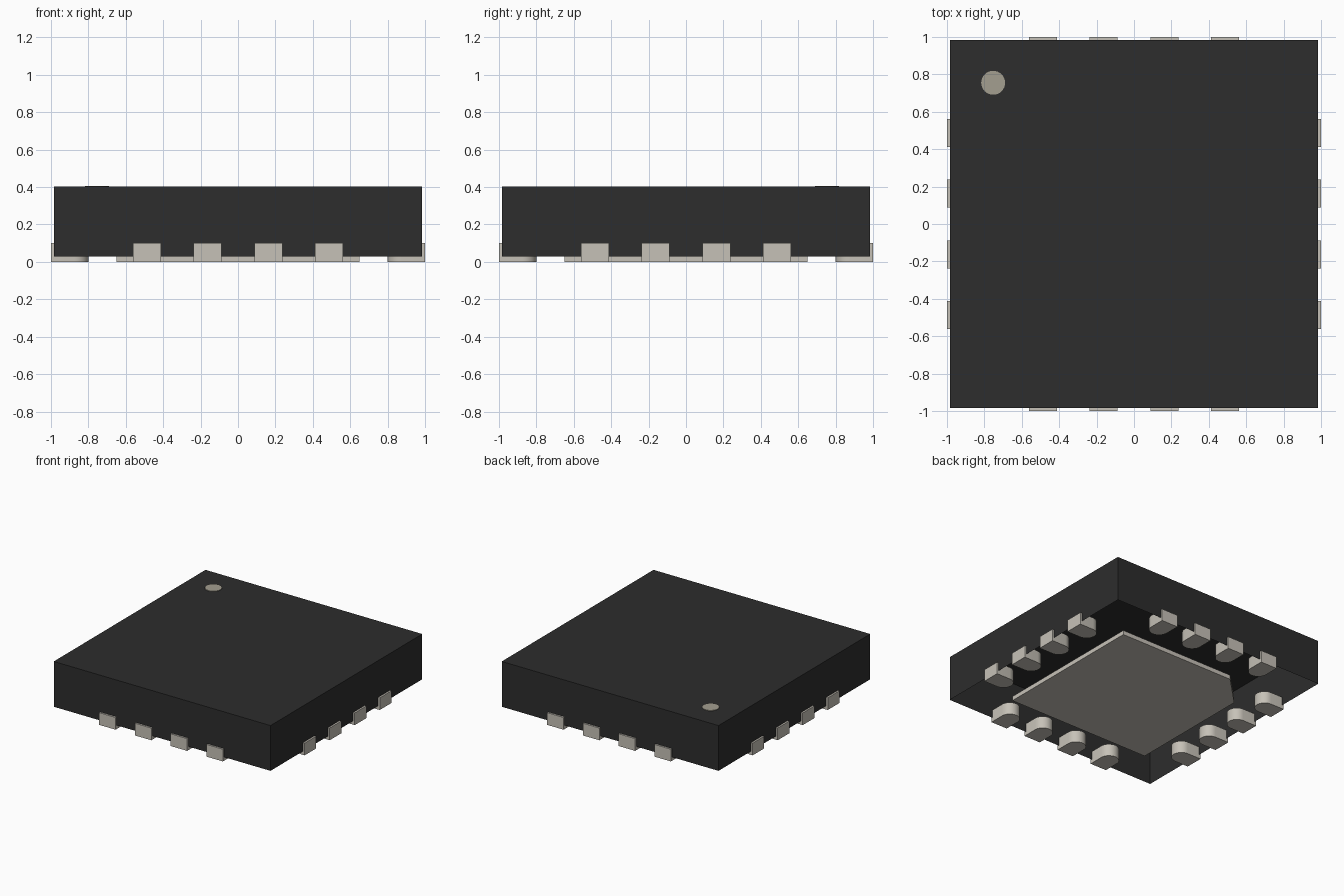
import bpy, bmesh, math
from mathutils import Matrix

cube = bpy.data.objects.get("Cube")
if cube:
    bpy.data.objects.remove(cube, do_unlink=True)


def material(name, rgb):
    m = bpy.data.materials.new(name)
    m.use_nodes = True
    m.diffuse_color = (*rgb, 1)
    m.node_tree.nodes["Principled BSDF"].inputs["Base Color"].default_value = (*rgb, 1)
    return m


BLACK = material("black_plastic", (0.026, 0.026, 0.026))
METAL = material("pale_metal", (0.565, 0.535, 0.475))
MARK = material("marking_beige", (0.37, 0.345, 0.28))


def prism(name, outline, z0, z1, mat, transform=Matrix(), open_bottom=False):
    """Extrude a counter-clockwise outline from z0 to z1."""
    bm = bmesh.new()
    low = [bm.verts.new((x, y, z0)) for x, y in outline]
    high = [bm.verts.new((x, y, z1)) for x, y in outline]
    n = len(outline)
    for i in range(n):
        j = (i + 1) % n
        bm.faces.new((low[i], low[j], high[j], high[i]))
    bm.faces.new(high)
    if not open_bottom:
        bm.faces.new(low[::-1])
    bm.transform(transform)
    mesh = bpy.data.meshes.new(name)
    bm.to_mesh(mesh)
    bm.free()
    mesh.materials.append(mat)
    ob = bpy.data.objects.new(name, mesh)
    bpy.context.collection.objects.link(ob)
    return ob


def arc(cx, cy, r, a0, a1, steps):
    return [(cx + r * math.cos(math.radians(a0 + (a1 - a0) * i / steps)),
             cy + r * math.sin(math.radians(a0 + (a1 - a0) * i / steps)))
            for i in range(steps + 1)]


rounded = []

# Body shell, open underneath
B = 0.985
prism("body", [(-B, -B), (B, -B), (B, B), (-B, B)], 0.03, 0.402, BLACK, open_bottom=True)

# Round marker on the top
rounded.append(prism("corner_marker", arc(-0.753, 0.755, 0.064, 0, 360, 32)[:-1],
                     0.395, 0.407, MARK))

# Central pad with one cut corner
P, C = 0.65, 0.25
prism("central_pad", [(-P, -P), (P, -P), (P, P), (-P + C, P), (-P, P - C)], 0, 0.036, METAL)

# Contacts: square outside, round inside, four on each side
W = 0.075
contact = [(-W, -1), (W, -1)] + arc(0, -0.8 - W, W, 0, 180, 16)
for side, label in enumerate(("front", "left", "back", "right")):
    turn = Matrix.Rotation(side * math.pi / 2, 4, 'Z')
    for k in range(4):
        shift = Matrix.Translation(((k - 1.5) * 0.325, 0, 0))
        rounded.append(prism(f"{label}_contact_{k + 1}", contact, 0, 0.10, METAL, turn @ shift))

# Smooth the round walls only
bpy.ops.object.select_all(action='DESELECT')
for ob in rounded:
    ob.select_set(True)
bpy.context.view_layer.objects.active = rounded[0]
bpy.ops.object.shade_smooth_by_angle(angle=math.radians(30))
